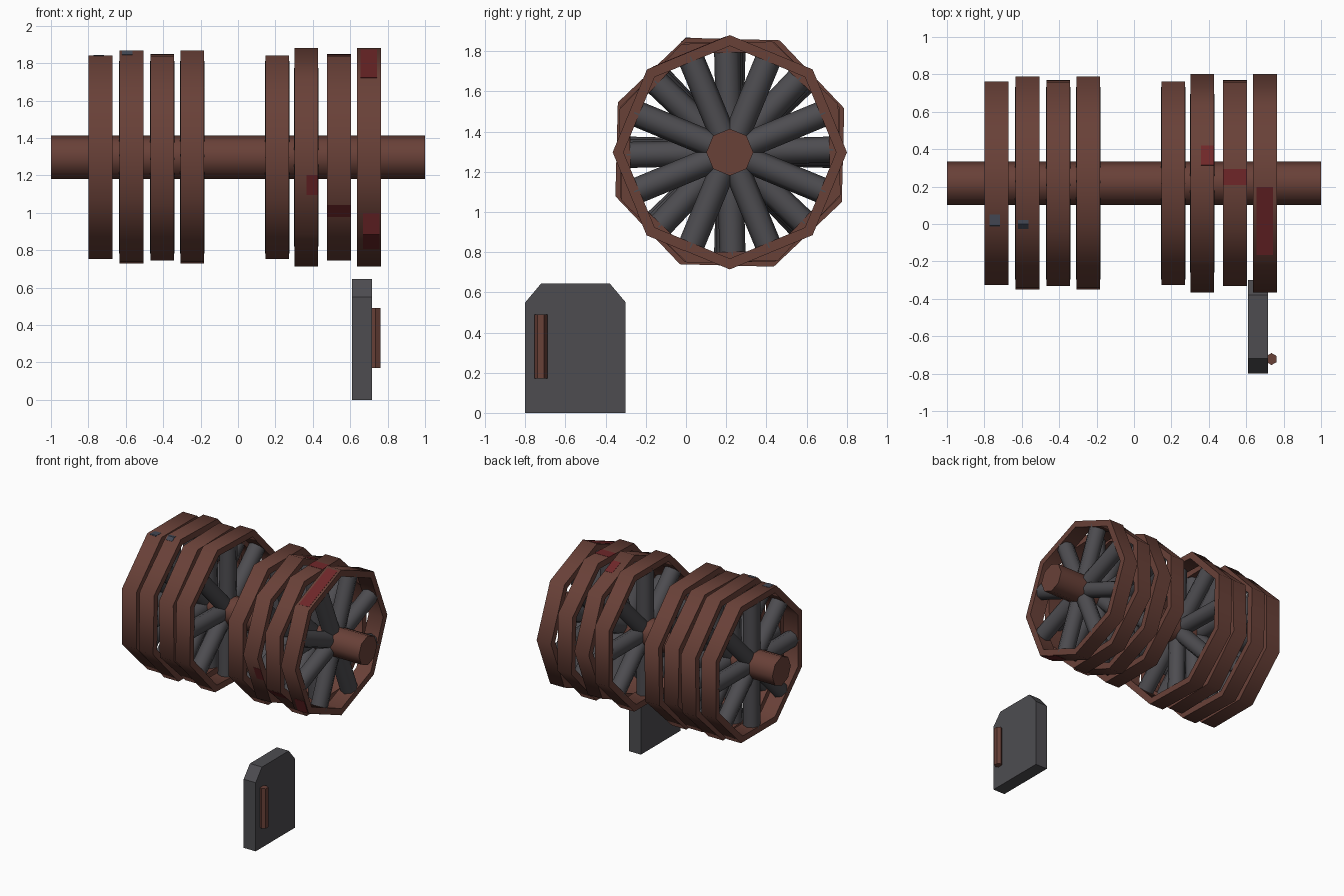
import bpy, bmesh
from math import sin, cos, pi, radians
from mathutils import Matrix, Vector

cube = bpy.data.objects.get("Cube")
if cube:
    bpy.data.objects.remove(cube, do_unlink=True)


def make_material(name, rgb):
    m = bpy.data.materials.new(name)
    m.use_nodes = True
    m.diffuse_color = (*rgb, 1)
    m.node_tree.nodes["Principled BSDF"].inputs["Base Color"].default_value = (*rgb, 1)
    return m


BROWN = make_material("rusty brown", (0.14, 0.052, 0.039))
GREY = make_material("dark grey", (0.075, 0.073, 0.081))
RED = make_material("red stain", (0.16, 0.020, 0.022))
BLUE = make_material("blue stain", (0.055, 0.062, 0.085))

CY, CZ = 0.218, 1.297      # axle line
WIDTH = 0.127              # wheel width
THICK = 0.054              # rim thickness
SIDE = radians(45)


def finish(name, bm, mat, smooth=True):
    bmesh.ops.recalc_face_normals(bm, faces=bm.faces)
    mesh = bpy.data.meshes.new(name)
    bm.to_mesh(mesh)
    bm.free()
    mesh.materials.append(mat)
    ob = bpy.data.objects.new(name, mesh)
    bpy.context.collection.objects.link(ob)
    if smooth:
        bpy.ops.object.select_all(action='DESELECT')
        ob.select_set(True)
        bpy.context.view_layer.objects.active = ob
        bpy.ops.object.shade_smooth_by_angle(angle=radians(50))
    return ob


def on_wheel(x, r, a):
    return Vector((x, CY + r * cos(a), CZ + r * sin(a)))


def add_rod(bm, radius, length, sides, matrix):
    bmesh.ops.create_cone(bm, cap_ends=True, segments=sides, radius1=radius,
                          radius2=radius, depth=length, matrix=matrix)


def sweep(bm, sections, closed):
    """Skin a row of four-point sections."""
    rows = [[bm.verts.new(p) for p in s] for s in sections]
    pairs = list(zip(rows, rows[1:]))
    if closed:
        pairs.append((rows[-1], rows[0]))
    else:
        bm.faces.new(rows[0])
        bm.faces.new(rows[-1])
    for a, b in pairs:
        for i in range(4):
            j = (i + 1) % 4
            bm.faces.new((a[i], a[j], b[j], b[i]))


def band_section(x0, x1, inner, outer, a):
    return [on_wheel(x0, inner, a), on_wheel(x0, outer, a),
            on_wheel(x1, outer, a), on_wheel(x1, inner, a)]


def wheel(index, x, radius, offset):
    off = radians(offset)
    # eight-sided rim
    bm = bmesh.new()
    sweep(bm, [band_section(x - WIDTH / 2, x + WIDTH / 2, radius - THICK, radius,
                            off + k * SIDE) for k in range(8)], True)
    finish(f"wheel_rim_{index}", bm, BROWN)
    # rods through the hub form eight spokes
    bm = bmesh.new()
    for k in range(4):
        a = off + (k + 0.5) * SIDE
        turn = Matrix.Translation((x, CY, CZ)) @ Matrix.Rotation(a - pi / 2, 4, 'X')
        add_rod(bm, 0.065, 1.03, 8, turn)
    finish(f"wheel_spokes_{index}", bm, GREY)


def stain(name, wheel_data, mat, start, end, left=0.0, right=1.0):
    """Thin plate following the outside of a rim between two angles."""
    x, radius, offset = wheel_data
    start, end, off = radians(start), radians(end), radians(offset)
    corners = [off + k * SIDE for k in range(9) if start < off + k * SIDE < end]
    sections = []
    for a in [start] + corners + [end]:
        r = radius * cos(SIDE / 2) / cos((a - off) % SIDE - SIDE / 2)
        x0 = x + (left - 0.5) * WIDTH
        x1 = x + (right - 0.5) * WIDTH
        sections.append(band_section(x0, x1, r - 0.002, r + 0.002, a))
    bm = bmesh.new()
    sweep(bm, sections, False)
    finish(name, bm, mat, smooth=False)


# axle
bm = bmesh.new()
add_rod(bm, 0.117, 2.0, 8, Matrix.Translation((0, CY, CZ)) @ Matrix.Rotation(pi / 2, 4, 'Y'))
finish("axle", bm, BROWN)

# wheels: x, radius, turn in degrees
WHEELS = [(-0.735, 0.59, 22.5), (-0.57, 0.61, 21), (-0.405, 0.59, 24), (-0.245, 0.61, 21),
          (0.21, 0.59, 22.5), (0.365, 0.583, 0), (0.54, 0.59, 24), (0.70, 0.583, 0)]
for i, data in enumerate(WHEELS, 1):
    wheel(i, *data)

# stains running diagonally across the rims
stain("upper_stain_outer", WHEELS[7], RED, 92, 132, 0.15, 0.85)
stain("upper_stain_middle", WHEELS[6], RED, 82, 91)
stain("upper_stain_inner", WHEELS[5], RED, 68, 80, 0.45, 1)
stain("lower_stain_outer", WHEELS[7], RED, 213, 245, 0.25, 0.95)
stain("lower_stain_middle", WHEELS[6], RED, 206, 215)
stain("lower_stain_inner", WHEELS[5], RED, 190, 202, 0.5, 1)
stain("blue_spot_inner", WHEELS[1], BLUE, 109, 114, 0.1, 0.55)
stain("blue_spot_outer", WHEELS[0], BLUE, 107, 113, 0.2, 0.65)

# upright plate with clipped top corners
bm = bmesh.new()
outline = [(-0.80, 0), (-0.30, 0), (-0.30, 0.55), (-0.38, 0.645), (-0.72, 0.645), (-0.80, 0.55)]
face = bm.faces.new([bm.verts.new((0.61, y, z)) for y, z in outline])
side = bmesh.ops.extrude_face_region(bm, geom=[face])["geom"]
bmesh.ops.translate(bm, vec=(0.107, 0, 0),
                    verts=[v for v in side if isinstance(v, bmesh.types.BMVert)])
finish("plate", bm, GREY, smooth=False)

# plate handle
bm = bmesh.new()
add_rod(bm, 0.032, 0.32, 6, Matrix.Translation((0.735, -0.722, 0.33)))
finish("plate_handle", bm, BROWN, smooth=False)
